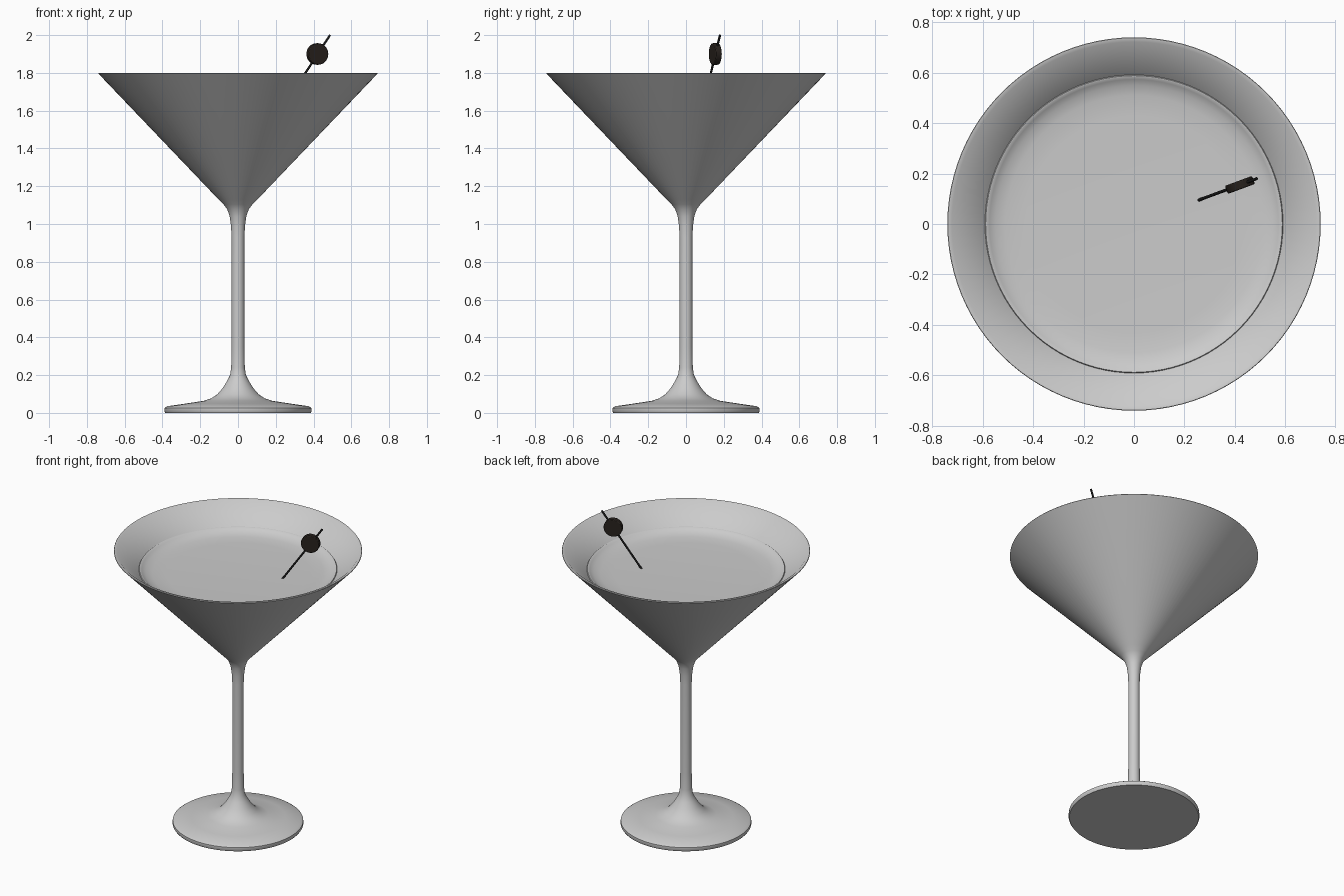
import bpy, bmesh, math
from mathutils import Vector

if "Cube" in bpy.data.objects:
    bpy.data.objects.remove(bpy.data.objects["Cube"])


def lathe(name, profile, steps=96):
    """Revolve an (r, z) profile around the z axis."""
    bm = bmesh.new()
    verts = [bm.verts.new((r, 0, z)) for r, z in profile]
    edges = [bm.edges.new(pair) for pair in zip(verts, verts[1:])]
    bmesh.ops.spin(bm, geom=verts + edges, cent=(0, 0, 0), axis=(0, 0, 1),
                   angle=2 * math.pi, steps=steps, use_duplicate=False)
    bmesh.ops.remove_doubles(bm, verts=bm.verts[:], dist=1e-4)
    bmesh.ops.recalc_face_normals(bm, faces=bm.faces[:])
    mesh = bpy.data.meshes.new(name)
    bm.to_mesh(mesh)
    bm.free()
    obj = bpy.data.objects.new(name, mesh)
    bpy.context.collection.objects.link(obj)
    smooth(obj)
    return obj


def smooth(obj, angle=40):
    bpy.ops.object.select_all(action='DESELECT')
    obj.select_set(True)
    bpy.context.view_layer.objects.active = obj
    bpy.ops.object.shade_smooth_by_angle(angle=math.radians(angle))


def cylinder(name, a, b, radius, mat, sides):
    """Cylinder running from point a to point b."""
    a, b = Vector(a), Vector(b)
    bpy.ops.mesh.primitive_cylinder_add(vertices=sides, radius=radius,
                                        depth=(b - a).length, location=(a + b) / 2)
    obj = bpy.context.object
    obj.name = name
    obj.rotation_euler = (b - a).to_track_quat('Z', 'Y').to_euler()
    obj.data.materials.append(mat)
    smooth(obj)
    return obj


def material(name, color):
    mat = bpy.data.materials.new(name)
    mat.diffuse_color = color
    mat.use_nodes = True
    mat.node_tree.nodes["Principled BSDF"].inputs["Base Color"].default_value = mat.diffuse_color
    return mat


# Glass: foot, stem and conical bowl in one profile
lathe("glass", [
    (0, 0), (0.385, 0), (0.39, 0.008), (0.389, 0.026), (0.375, 0.035),
    (0.28, 0.049), (0.18, 0.064), (0.14, 0.078), (0.11, 0.098), (0.082, 0.13),
    (0.058, 0.168), (0.042, 0.2), (0.036, 0.24), (0.034, 0.35), (0.034, 0.93),
    (0.037, 0.99), (0.044, 1.04), (0.057, 1.078), (0.077, 1.104), (0.103, 1.13),
    (0.74, 1.797), (0.738, 1.8), (0.722, 1.798), (0.59, 1.675),
    (0.06, 1.13), (0.03, 1.115), (0, 1.11)])

# Drink with a raised edge where it meets the glass
lathe("drink", [
    (0, 1.649), (0.43, 1.649), (0.51, 1.653), (0.55, 1.662), (0.573, 1.674),
    (0.582, 1.681), (0.588, 1.682), (0.591, 1.677), (0.584, 1.673),
    (0.055, 1.135), (0, 1.118)])

# Cocktail pick leaning outwards
cylinder("pick", (0.0, 0.0, 1.25), (0.487, 0.18, 2.0), 0.006,
         material("pick_black", (0.01, 0.01, 0.01, 1)), 12)

# Round slice threaded on the pick, lying in the pick's vertical plane
center = Vector((0.42, 0.155, 1.9))
half = Vector((-0.347, 0.938, 0)) * 0.017
slice_obj = cylinder("garnish_slice", center - half, center + half, 0.057,
                     material("garnish_dark", (0.02, 0.015, 0.012, 1)), 32)
bevel = slice_obj.modifiers.new("rounded_edge", 'BEVEL')
bevel.width = 0.004
bevel.segments = 2
